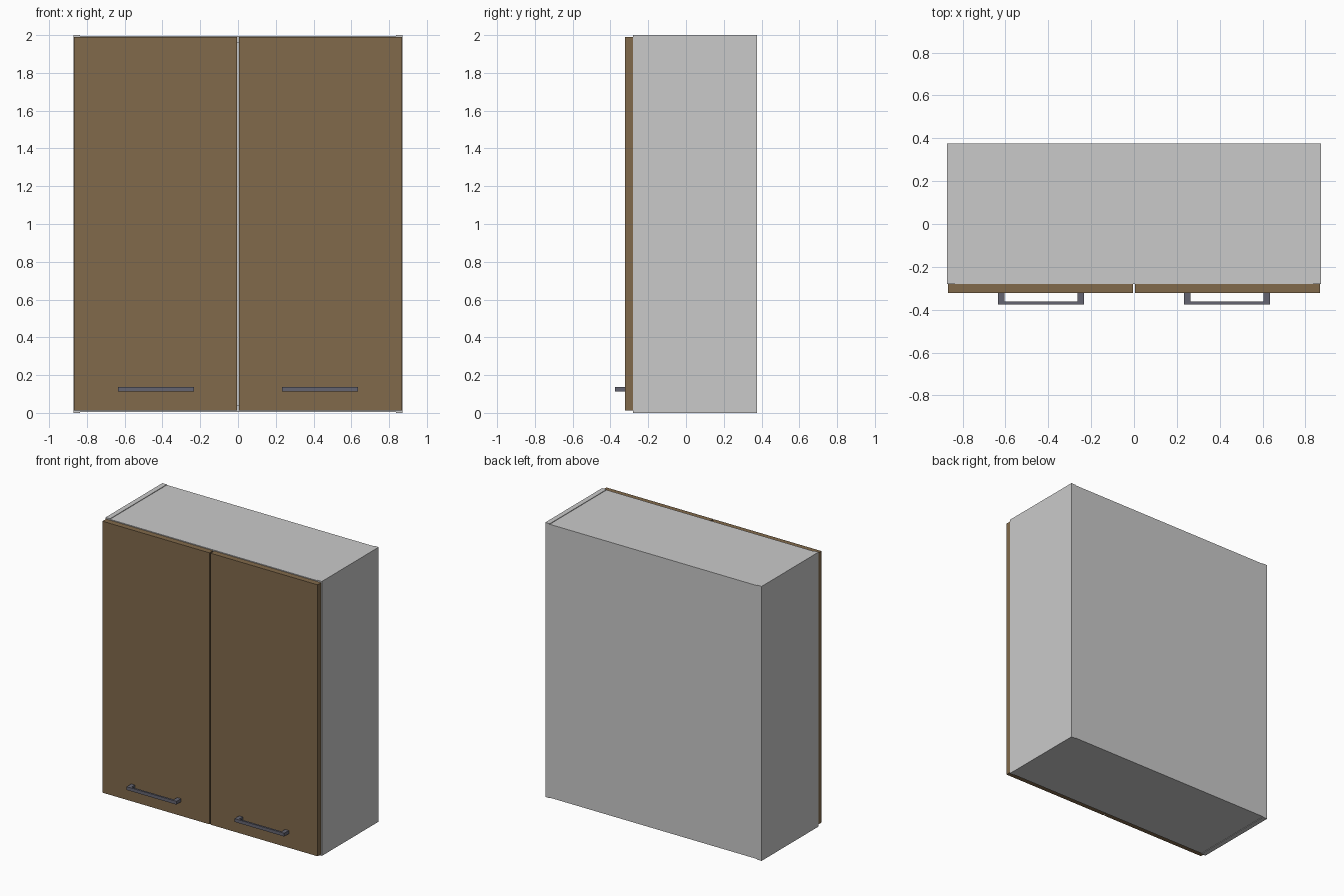
import bpy
import bmesh
from mathutils import Vector

if "Cube" in bpy.data.objects:
    bpy.data.objects.remove(bpy.data.objects["Cube"])


def material(name, rgb):
    m = bpy.data.materials.new(name)
    m.diffuse_color = (*rgb, 1.0)
    m.use_nodes = True
    m.node_tree.nodes["Principled BSDF"].inputs["Base Color"].default_value = m.diffuse_color
    return m


GREY = material("light_grey_board", (0.59, 0.59, 0.59))
WOOD = material("brown_wood", (0.22, 0.142, 0.07))
METAL = material("dark_metal", (0.13, 0.13, 0.165))


def add_box(bm, lo, hi):
    lo, hi = Vector(lo), Vector(hi)
    verts = bmesh.ops.create_cube(bm, size=1.0)["verts"]
    for v in verts:
        v.co = Vector([(lo[i] + hi[i]) / 2 + v.co[i] * (hi[i] - lo[i]) for i in range(3)])


def part(name, mat, *boxes):
    bm = bmesh.new()
    for lo, hi in boxes:
        add_box(bm, lo, hi)
    mesh = bpy.data.meshes.new(name)
    bm.to_mesh(mesh)
    bm.free()
    mesh.materials.append(mat)
    obj = bpy.data.objects.new(name, mesh)
    bpy.context.collection.objects.link(obj)
    return obj


HALF_W, T, H = 0.872, 0.036, 2.0        # carcass half width, board thickness, height
FRONT, BACK = -0.28, 0.375              # carcass depth
DOOR_FRONT, HANDLE_FRONT = -0.322, -0.375
STEP = 0.004                            # top and bottom sit slightly inside the sides
IN = HALF_W - T

# Carcass boards between the two sides
part("top_panel", GREY, ((-IN, FRONT, H - STEP - T), (IN, BACK, H - STEP)))
part("bottom_panel", GREY, ((-IN, FRONT, STEP), (IN, BACK, STEP + T)))
part("back_panel", GREY, ((-IN, BACK - 0.02, STEP + T), (IN, BACK, H - STEP - T)))

for side, s in (("left", -1), ("right", 1)):
    def span(a, b):
        return sorted((s * a, s * b))

    # Side board
    x0, x1 = span(IN, HALF_W)
    part(side + "_side_panel", GREY, ((x0, FRONT, 0), (x1, BACK, H)))

    # Door
    x0, x1 = span(0.005, 0.867)
    part(side + "_door", WOOD, ((x0, DOOR_FRONT, 0.012), (x1, FRONT, 1.99)))

    # Handle: flat bar on two posts
    z0, z1 = 0.114, 0.138
    bar_back = HANDLE_FRONT + 0.014
    boxes = []
    x0, x1 = span(0.234, 0.635)
    boxes.append(((x0, HANDLE_FRONT, z0), (x1, bar_back, z1)))
    for a, b in ((0.234, 0.264), (0.605, 0.635)):
        x0, x1 = span(a, b)
        boxes.append(((x0, bar_back, z0), (x1, DOOR_FRONT, z1)))
    part(side + "_handle", METAL, *boxes)
